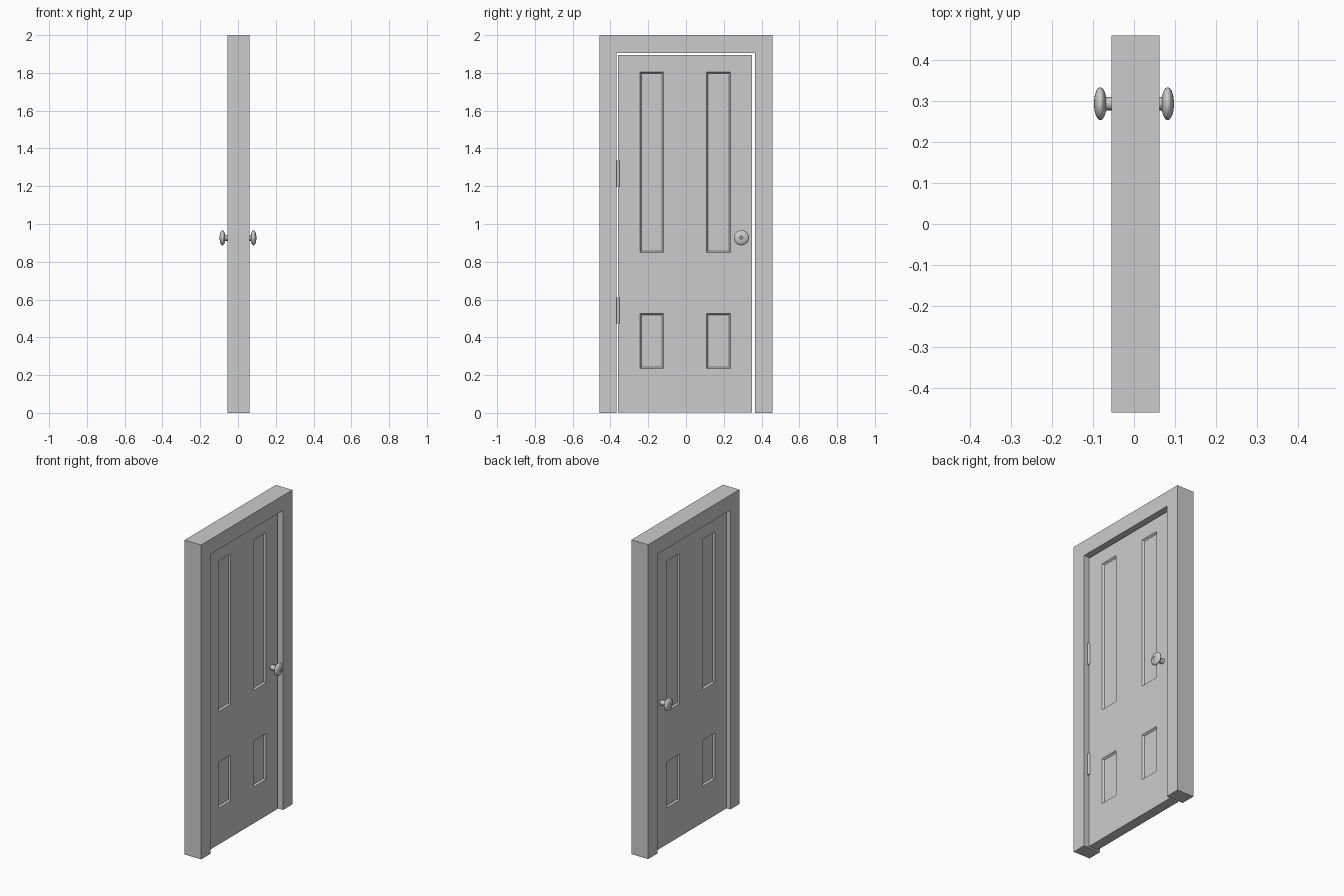
import bpy, bmesh, math
from mathutils import Matrix, Vector

if "Cube" in bpy.data.objects:
    bpy.data.objects.remove(bpy.data.objects["Cube"])


def finish(bm, name, smooth=False):
    bmesh.ops.recalc_face_normals(bm, faces=bm.faces)
    me = bpy.data.meshes.new(name)
    bm.to_mesh(me)
    bm.free()
    ob = bpy.data.objects.new(name, me)
    bpy.context.collection.objects.link(ob)
    if smooth:
        bpy.ops.object.select_all(action='DESELECT')
        ob.select_set(True)
        bpy.context.view_layer.objects.active = ob
        bpy.ops.object.shade_smooth_by_angle(angle=math.radians(35))
    return ob


def extrude_x(bm, faces, depth):
    geo = bmesh.ops.extrude_face_region(bm, geom=faces)["geom"]
    verts = [g for g in geo if isinstance(g, bmesh.types.BMVert)]
    bmesh.ops.translate(bm, verts=verts, vec=(depth, 0, 0))


# Door frame: an upside-down U extruded through the wall thickness
bm = bmesh.new()
outline = [(-.459, 0), (-.459, 2), (.459, 2), (.459, 0),
           (.364, 0), (.364, 1.904), (-.367, 1.904), (-.367, 0)]
face = bm.faces.new([bm.verts.new((-.055, y, z)) for y, z in outline])
extrude_x(bm, [face], .117)
finish(bm, "door_frame")

# Door leaf: slab gridded at the panel edges, panels sunk on both sides
DOOR_X = .032
ys = [-.359, -.244, -.119, .109, .236, .349]
zs = [.003, .234, .527, .848, 1.806, 1.894]
bm = bmesh.new()
grid = [[bm.verts.new((-DOOR_X, y, z)) for z in zs] for y in ys]
sheet = [bm.faces.new((grid[i][j], grid[i + 1][j], grid[i + 1][j + 1], grid[i][j + 1]))
         for i in range(5) for j in range(5)]
extrude_x(bm, sheet, 2 * DOOR_X)
bmesh.ops.recalc_face_normals(bm, faces=bm.faces)


def is_panel(f):
    c = f.calc_center_median()
    in_y = ys[1] < c.y < ys[2] or ys[3] < c.y < ys[4]
    in_z = zs[1] < c.z < zs[2] or zs[3] < c.z < zs[4]
    return abs(f.normal.x) > .9 and in_y and in_z


panels = [f for f in bm.faces if is_panel(f)]
bmesh.ops.inset_individual(bm, faces=panels, thickness=.012, depth=-.011)
finish(bm, "door_leaf")

# Knobs: lathed profile of (distance from centre plane, radius)
profile = [(.030, .016), (.068, .016)]
for k in range(1, 12):
    a = math.pi * (.13 + .80 * k / 12)
    profile.append((.082 - .0155 * math.cos(a), .040 * math.sin(a)))
profile += [(.0970, .009), (.0945, .007), (.0945, 0)]
for side, name in ((1, "knob_front"), (-1, "knob_back")):
    bm = bmesh.new()
    verts = [bm.verts.new((side * x, r, 0)) for x, r in profile]
    edges = [bm.edges.new(p) for p in zip(verts, verts[1:])]
    bmesh.ops.spin(bm, geom=verts + edges, cent=(0, 0, 0), axis=(1, 0, 0),
                   angle=2 * math.pi, steps=32)
    bmesh.ops.remove_doubles(bm, verts=bm.verts, dist=1e-5)
    ob = finish(bm, name, smooth=True)
    ob.location = (0, .293, .927)

# Hinges: barrel in the gap on the hinge side
for z, name in ((1.266, "hinge_upper"), (.542, "hinge_lower")):
    bm = bmesh.new()
    bmesh.ops.create_cone(bm, cap_ends=True, segments=16, radius1=.009, radius2=.009,
                          depth=.138, matrix=Matrix.Translation(Vector((.030, -.361, z))))
    finish(bm, name, smooth=True)
